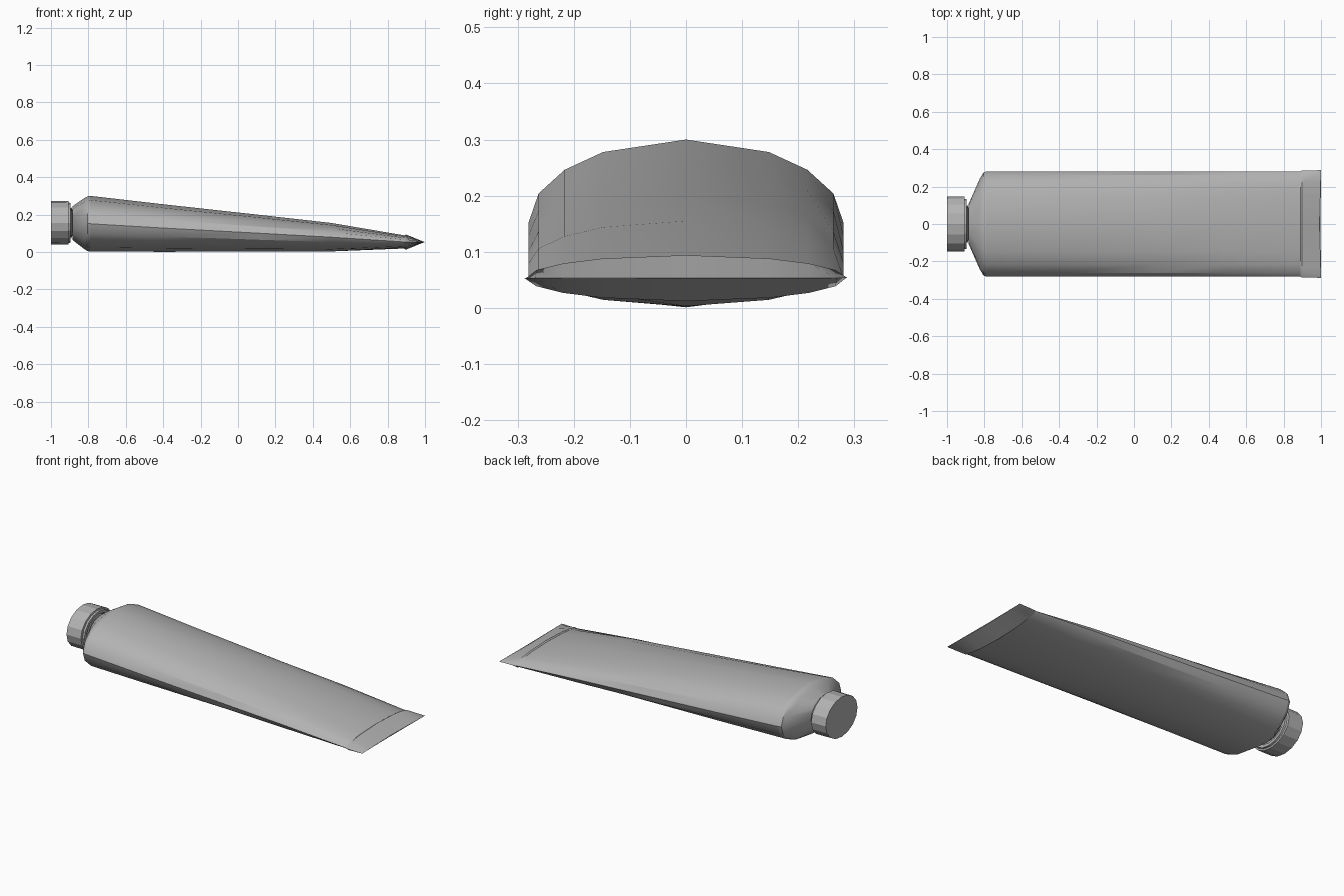
import bpy
import bmesh
import math

old = bpy.data.objects.get("Cube")
if old:
    bpy.data.objects.remove(old, do_unlink=True)

grey = bpy.data.materials.new("plain grey")
grey.use_nodes = True
GREY = (0.45, 0.45, 0.45, 1)
grey.diffuse_color = GREY
grey.node_tree.nodes["Principled BSDF"].inputs["Base Color"].default_value = GREY

# Sixteen-sided sections: flattened for the tube, even for the cap and neck
QUARTER = (0, 31.7, 50.3, 69.2)
TUBE = [math.radians(q * 90 + a) if q % 2 == 0 else math.radians(q * 90 + b)
        for q in range(4)
        for a, b in zip(QUARTER, [0] + [90 - v for v in QUARTER[:0:-1]])]
ROUND = [math.tau * i / 16 for i in range(16)]


def loft(name, rings, section, smooth=True, caps=(True, True)):
    """Skin rings of (x, centre z, half width, half height) along x."""
    bm = bmesh.new()
    loops = [[bm.verts.new((x, ry * math.sin(a), cz + rz * math.cos(a)))
              for a in section] for x, cz, ry, rz in rings]
    n = len(section)
    for a, b in zip(loops, loops[1:]):
        for i in range(n):
            j = (i + 1) % n
            bm.faces.new((a[i], a[j], b[j], b[i]))
    for end, loop in zip(caps, (loops[0], loops[-1])):
        if end:
            bm.faces.new(loop)
    bmesh.ops.remove_doubles(bm, verts=bm.verts, dist=0.00001)
    bmesh.ops.recalc_face_normals(bm, faces=bm.faces)
    mesh = bpy.data.meshes.new(name)
    bm.to_mesh(mesh)
    bm.free()
    mesh.materials.append(grey)
    obj = bpy.data.objects.new(name, mesh)
    bpy.context.collection.objects.link(obj)
    if smooth:
        bpy.ops.object.select_all(action="DESELECT")
        obj.select_set(True)
        bpy.context.view_layer.objects.active = obj
        bpy.ops.object.shade_smooth_by_angle(angle=math.radians(30))
    return obj


# Tube body, flattening towards the crimped end
loft("tube_body", [
    (-0.79, 0.151, 0.281, 0.149),
    (-0.40, 0.128, 0.281, 0.127),
    (0.10, 0.101, 0.281, 0.099),
    (0.50, 0.079, 0.281, 0.076),
    (0.90, 0.053, 0.281, 0.034),
], TUBE, caps=(False, True))

# Sloping shoulder with a rounded rim
loft("shoulder", [
    (-0.885, 0.154, 0.105, 0.090),
    (-0.825, 0.152, 0.242, 0.134),
    (-0.805, 0.151, 0.275, 0.146),
    (-0.79, 0.151, 0.281, 0.149),
], TUBE, caps=(True, False))

# Crimped wedge, its tip slightly hollow in the middle
crimp = loft("crimped_end", [
    (0.89, 0.053, 0.283, 0.036),
    (0.897, 0.053, 0.285, 0.041),
    (1.0, 0.053, 0.288, 0.0005),
], TUBE)
for v in crimp.data.vertices:
    if v.co.x > 0.95:
        v.co.x -= 0.008 * (1 - abs(v.co.y) / 0.288)

# Neck with thread ridges
loft("neck", [(-0.96, 0.156, 0.088, 0.070), (-0.87, 0.156, 0.088, 0.070)], ROUND)
for i, x in enumerate((-0.912, -0.892)):
    loft(f"thread_ridge_{i + 1}", [
        (x - 0.006, 0.156, 0.088, 0.070),
        (x, 0.156, 0.102, 0.084),
        (x + 0.006, 0.156, 0.088, 0.070),
    ], ROUND, caps=(False, False))

# Screw cap, hollow at the neck side
loft("cap", [
    (-1.0, 0.156, 0.146, 0.116),
    (-0.907, 0.156, 0.147, 0.117),
    (-0.905, 0.156, 0.134, 0.108),
    (-0.895, 0.156, 0.132, 0.106),
    (-0.895, 0.156, 0.112, 0.090),
    (-0.95, 0.156, 0.112, 0.090),
], ROUND, smooth=False)
